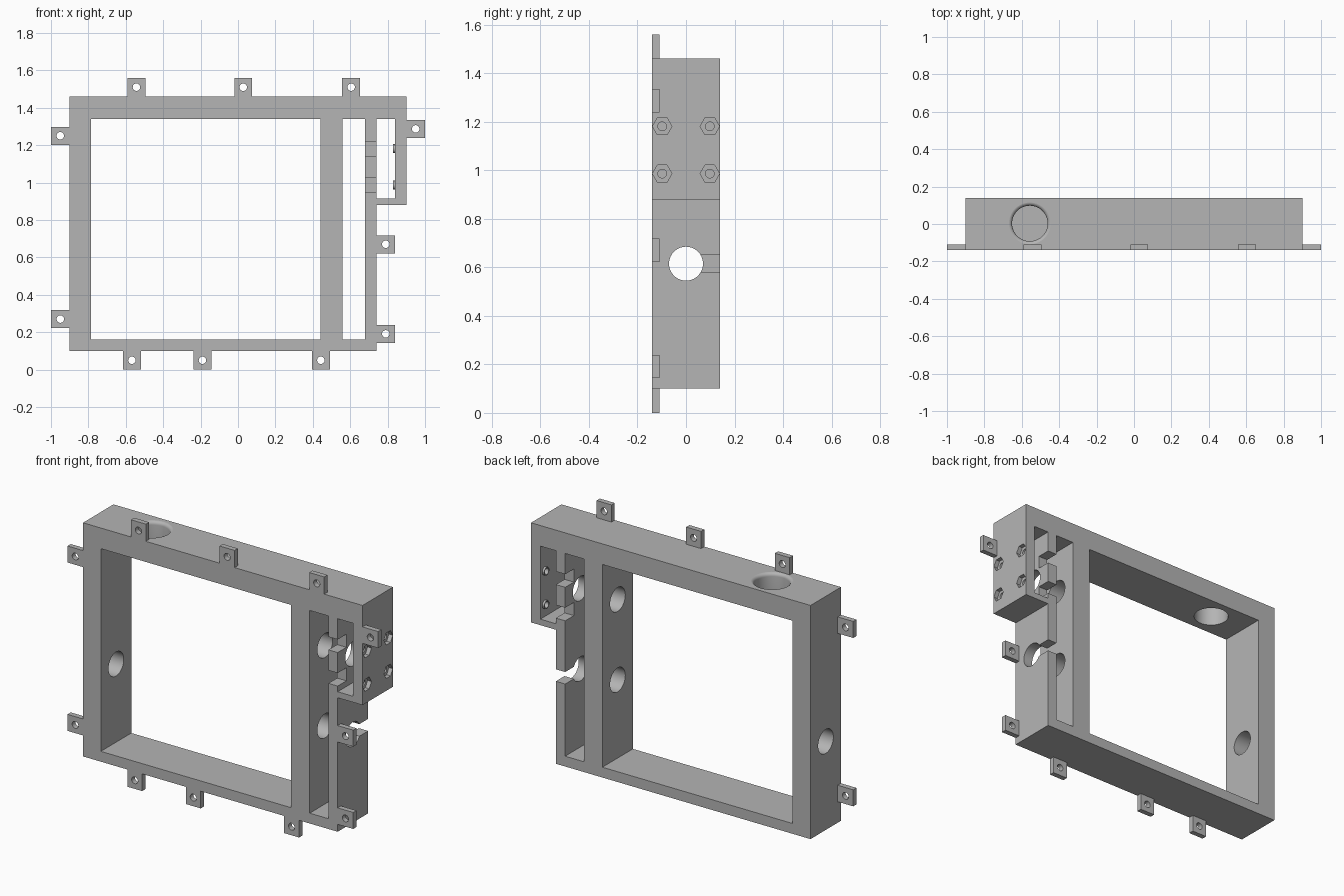
import bpy
import bmesh
from math import sin, cos, pi, radians

cube = bpy.data.objects.get("Cube")
if cube:
    bpy.data.objects.remove(cube, do_unlink=True)

grey = bpy.data.materials.new("matte_grey")
grey.use_nodes = True
tone = (0.46, 0.46, 0.46, 1)
grey.diffuse_color = tone
grey.node_tree.nodes["Principled BSDF"].inputs["Base Color"].default_value = tone

FRONT, BACK = -0.14, 0.14
PLACE = {
    "x": lambda u, v, a: (a, u, v),
    "y": lambda u, v, a: (u, a, v),
    "z": lambda u, v, a: (u, v, a),
}


def loft(name, rings, axis):
    """Closed solid through a list of (outline, position) along one axis."""
    bm = bmesh.new()
    loops = [[bm.verts.new(PLACE[axis](u, v, a)) for u, v in pts] for pts, a in rings]
    for low, high in zip(loops, loops[1:]):
        for i in range(len(low)):
            j = (i + 1) % len(low)
            bm.faces.new((low[i], low[j], high[j], high[i]))
    bm.faces.new(loops[0])
    bm.faces.new(loops[-1])
    bmesh.ops.recalc_face_normals(bm, faces=bm.faces)
    mesh = bpy.data.meshes.new(name)
    bm.to_mesh(mesh)
    bm.free()
    mesh.materials.append(grey)
    obj = bpy.data.objects.new(name, mesh)
    bpy.context.collection.objects.link(obj)
    return obj


def prism(name, pts, axis, lo, hi):
    return loft(name, [(pts, lo), (pts, hi)], axis)


def circle(u, v, r, n=40):
    return [(u + r * cos(2 * pi * i / n), v + r * sin(2 * pi * i / n)) for i in range(n)]


def box(name, x0, x1, y0, y1, z0, z1):
    return prism(name, [(x0, y0), (x1, y0), (x1, y1), (x0, y1)], "z", z0, z1)


def carve(obj, cutters):
    """Subtract every cutter, keep the result and discard the cutters."""
    for c in cutters:
        c.hide_render = True
        mod = obj.modifiers.new("cut", "BOOLEAN")
        mod.operation = "DIFFERENCE"
        mod.solver = "EXACT"
        mod.object = c
    graph = bpy.context.evaluated_depsgraph_get()
    mesh = bpy.data.meshes.new_from_object(obj.evaluated_get(graph))
    obj.modifiers.clear()
    obj.data = mesh
    for c in cutters:
        bpy.data.objects.remove(c, do_unlink=True)
    # round the bores, keep axis-aligned walls flat
    bpy.ops.object.select_all(action="DESELECT")
    obj.select_set(True)
    bpy.context.view_layer.objects.active = obj
    bpy.ops.object.shade_smooth_by_angle(angle=radians(30))
    for p in obj.data.polygons:
        p.use_smooth = max(abs(c) for c in p.normal) < 0.9995


# Main frame with a stepped right-hand end
outline = [(-0.9, 0.1), (0.74, 0.1), (0.74, 0.88), (0.9, 0.88), (0.9, 1.46), (-0.9, 1.46)]
frame = prism("frame", outline, "y", FRONT, BACK)
cuts = []

# Window, narrow channel and mounting bay openings
for x0, x1, z0 in ((-0.785, 0.44, 0.16), (0.56, 0.68, 0.16), (0.74, 0.84, 0.915)):
    cuts.append(box("opening", x0, x1, -0.3, 0.3, z0, 1.34))

# Side bores: the lower one crosses every upright, the upper one stops at the bay
LOW, HIGH, BORE = 0.615, 1.083, 0.07
cuts.append(prism("left_bore", circle(0, LOW, BORE), "x", -1, -0.7))
cuts.append(prism("low_bore", circle(0, LOW, BORE), "x", 0.4, 0.78))
cuts.append(prism("high_bore", circle(0, HIGH, BORE), "x", 0.4, 0.78))

# Slot from the lower bore out to the back of the thin wall
cuts.append(box("back_slot", 0.65, 0.77, 0.03, 0.3, 0.58, 0.65))

# Screw clearance notches in the thin wall, hex pockets in the outer wall
screws = [(s * 0.098, z) for s in (-1, 1) for z in (0.986, 1.181)]
for y, z in screws:
    y0, y1 = sorted((0.06 if y > 0 else -0.06, 3 * y))
    cuts.append(box("notch", 0.65, 0.77, y0, y1, z - 0.038, z + 0.038))
    cuts.append(prism("hex_pocket", circle(y, z, 0.04, 6), "x", 0.875, 0.95))
    cuts.append(prism("screw_hole", circle(y, z, 0.018, 20), "x", 0.8, 0.95))

# Top bore with a rounded mouth
mouth = [(circle(-0.557, 0.003, 0.095), 1.25)]
for i in range(6):
    t = i * pi / 10
    mouth.append((circle(-0.557, 0.003, 0.115 - 0.02 * cos(t)), 1.4405 + 0.02 * sin(t)))
mouth.append((circle(-0.557, 0.003, 0.115), 1.52))
cuts.append(loft("top_bore", mouth, "z"))
carve(frame, cuts)

# Small collars round the screw holes inside the bay
for y, z in screws:
    collar = prism("screw_collar", circle(y, z, 0.024, 20), "x", 0.828, 0.841)
    carve(collar, [prism("collar_hole", circle(y, z, 0.018, 20), "x", 0.8, 0.86)])

# Mounting tabs flush with the front, given by their centres
tabs = [(x, 1.51) for x in (-0.543, 0.028, 0.605)]
tabs += [(x, 0.05) for x in (-0.567, -0.19, 0.443)]
tabs += [(-0.95, 0.27), (-0.95, 1.25), (0.95, 1.287), (0.79, 0.67), (0.79, 0.191)]
for x, z in tabs:
    # only the sides that do not touch the frame are trimmed slightly
    upright = z > 1.4 or z < 0.1
    w, h = (0.048, 0.05) if upright else (0.05, 0.048)
    tab = box("mounting_tab", x - w, x + w, FRONT, FRONT + 0.03, z - h, z + h)
    carve(tab, [prism("tab_hole", circle(x, z, 0.02, 24), "y", -0.2, 0)])
